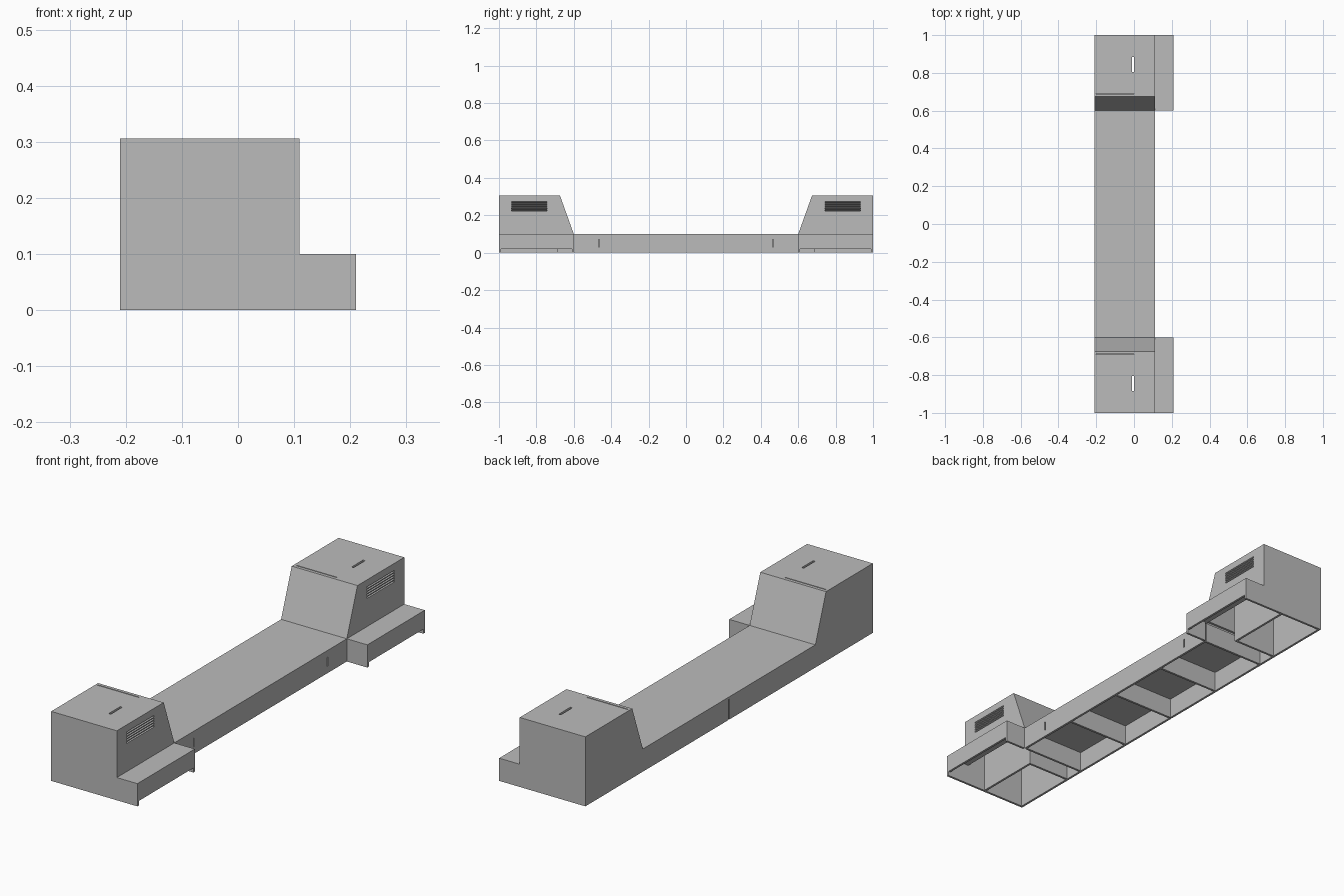
import bpy
import bmesh

cube = bpy.data.objects.get("Cube")
if cube:
    bpy.data.objects.remove(cube, do_unlink=True)

grey = bpy.data.materials.new("plain grey")
grey.use_nodes = True
grey.diffuse_color = (0.5, 0.5, 0.5, 1)
grey.node_tree.nodes["Principled BSDF"].inputs["Base Color"].default_value = (0.5, 0.5, 0.5, 1)

T = 0.01                                  # wall thickness
LEFT, INNER, RIGHT = -0.21, 0.11, 0.21    # x of outer wall, hood side, ledge side
DECK, TOP = 0.1, 0.306                    # heights
FOOT, SHOULDER = 0.6, 0.674               # y of slope bottom and slope top


def prism(name, profile, lo, hi, axis="x"):
    """Extrude a yz profile along x, or an xz profile along y."""
    bm = bmesh.new()
    rings = []
    for d in (lo, hi):
        rings.append([bm.verts.new((d, a, b) if axis == "x" else (a, d, b))
                      for a, b in profile])
    bm.faces.new(rings[0])
    bm.faces.new(rings[1])
    for i in range(len(profile)):
        j = (i + 1) % len(profile)
        bm.faces.new((rings[0][i], rings[0][j], rings[1][j], rings[1][i]))
    bmesh.ops.recalc_face_normals(bm, faces=bm.faces[:])
    mesh = bpy.data.meshes.new(name)
    bm.to_mesh(mesh)
    bm.free()
    mesh.materials.append(grey)
    obj = bpy.data.objects.new(name, mesh)
    bpy.context.scene.collection.objects.link(obj)
    return obj


def box(name, x, y, z):
    return prism(name, [(y[0], z[0]), (y[1], z[0]), (y[1], z[1]), (y[0], z[1])], *x)


def cut(obj, cutters):
    """Cut openings, then discard the cutters."""
    for c in cutters:
        c.hide_render = True
        mod = obj.modifiers.new("opening", "BOOLEAN")
        mod.operation, mod.solver, mod.object = "DIFFERENCE", "EXACT", c
    bpy.context.view_layer.update()
    graph = bpy.context.evaluated_depsgraph_get()
    mesh = bpy.data.meshes.new_from_object(obj.evaluated_get(graph))
    obj.modifiers.clear()
    obj.data = mesh
    for c in cutters:
        bpy.data.objects.remove(c, do_unlink=True)


def end_block(tag, s):
    """One hooded end with its side ledge; s = -1 front, 1 back."""
    def yz(*pts):
        return [(s * y, z) for y, z in pts]

    def part(name, x, y, z):
        return box(tag + "_" + name, x, (s * y[0], s * y[1]), z)

    # Hood shell, open underneath
    prism(tag + "_outer_side", yz((FOOT, 0), (1, 0), (1, TOP), (SHOULDER, TOP), (FOOT, DECK)),
          LEFT, LEFT + T)
    vent_side = prism(tag + "_vent_side", yz((FOOT, DECK), (1 - T, DECK), (1 - T, TOP), (SHOULDER, TOP)),
                      INNER - T, INNER)
    prism(tag + "_end_wall", [(LEFT + T, 0), (RIGHT, 0), (RIGHT, DECK), (INNER, DECK),
                              (INNER, TOP), (LEFT + T, TOP)], s * (1 - T), s, "y")
    prism(tag + "_slope", yz((FOOT, DECK), (SHOULDER, TOP), (SHOULDER + T, TOP), (FOOT + T, DECK)),
          LEFT + T, INNER - T)
    roof = part("roof", (LEFT + T, INNER - T), (SHOULDER + T, 1 - T), (TOP - T, TOP))

    # Finger slot and lid seam in the roof
    cut(roof, [part("slot_cutter", (-0.01, 0), (0.805, 0.885), (0.25, 0.35)),
               part("seam_cutter", (LEFT, 0), (0.688, 0.692), (0.25, 0.35))])

    # Louvred vent
    cutters = []
    for i in range(5):
        z = 0.224 + i * 0.011
        cutters.append(part("vent_cutter", (0.05, 0.15), (0.742, 0.932), (z, z + 0.007)))
        prism(tag + "_louvre", [(INNER - 0.001, z + 0.007), (INNER - 0.001, z + 0.009),
                                (INNER - 0.02, z), (INNER - 0.02, z - 0.002)],
              s * 0.742, s * 0.932, "y")
    cut(vent_side, cutters)

    # Inner compartment
    part("compartment_side", (0, T), (0.685, 1 - T), (0, TOP - T))
    part("compartment_front", (LEFT + T, 0), (0.685, 0.695), (0, TOP - T))

    # Side ledge with a gap along its lower edge
    part("ledge_top", (INNER - T, RIGHT), (FOOT, 1 - T), (DECK - T, DECK))
    part("ledge_side", (RIGHT - T, RIGHT), (FOOT + T, 1 - T), (0.02, DECK - T))
    part("ledge_end", (INNER, RIGHT), (FOOT, FOOT + T), (0, DECK - T))


end_block("front", -1)
end_block("back", 1)

# Long low middle section, ribbed underneath
box("deck", (LEFT, INNER), (-FOOT, FOOT), (DECK - T, DECK))
outer_rail = box("outer_rail", (LEFT, LEFT + T), (-FOOT, FOOT), (0, DECK - T))
cut(outer_rail, [box("joint_cutter", (LEFT - T, LEFT + 2 * T), (-0.003, 0.003), (-T, DECK - T))])
inner_rail = box("inner_rail", (INNER - T, INNER), (-FOOT, FOOT), (0, DECK - T))
cut(inner_rail, [box("slit_cutter", (INNER - 2 * T, INNER + T), (y - 0.003, y + 0.003), (0.03, 0.07))
                 for y in (-0.465, 0.465)])
for i in range(-2, 3):
    y = i * 0.3
    box("rib", (LEFT + T, INNER - T), (y - T / 2, y + T / 2), (0, DECK - T))
